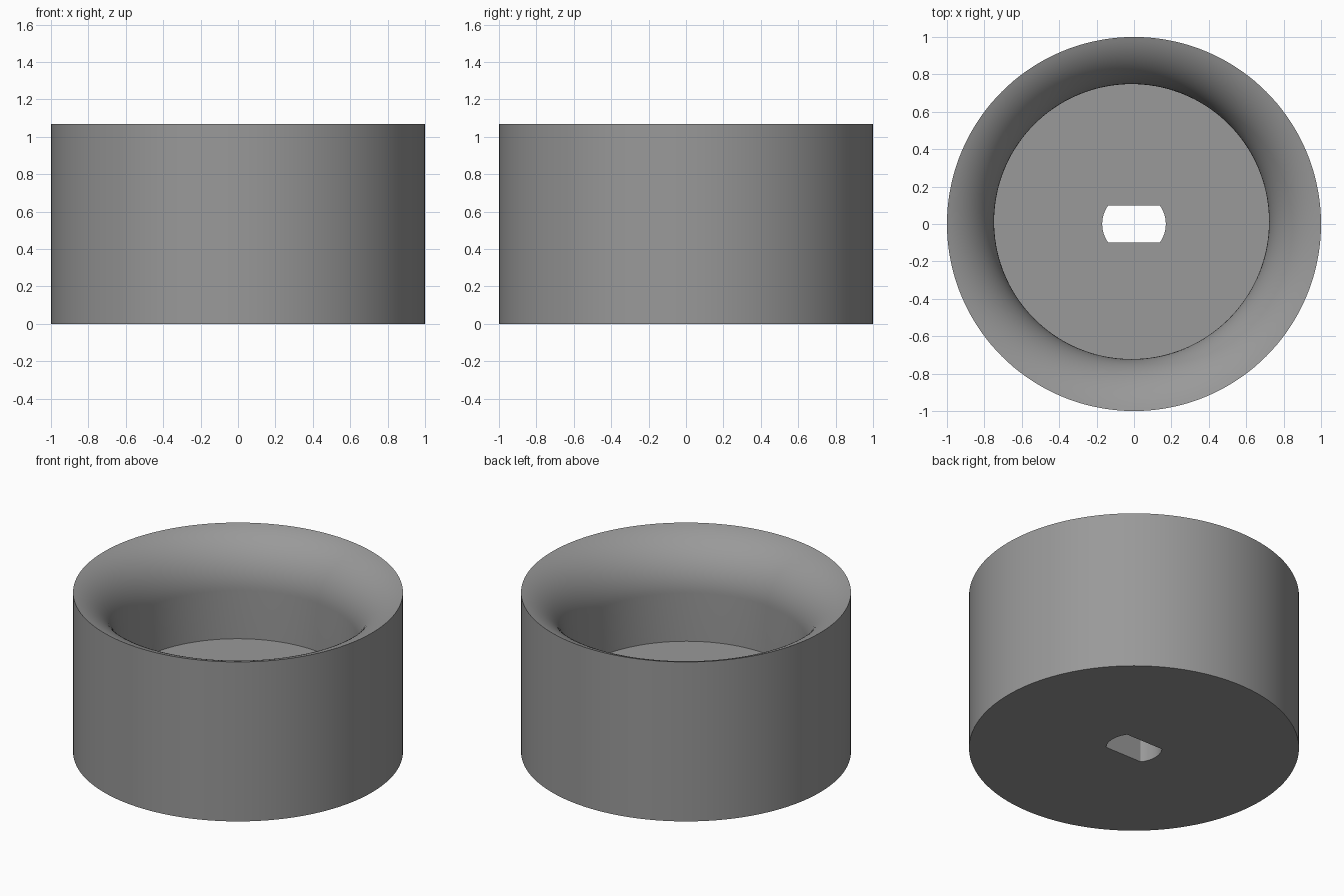
import bpy, bmesh, math

if "Cube" in bpy.data.objects:
    bpy.data.objects.remove(bpy.data.objects["Cube"])

SEGS = 144
OUTER, BORE = 1.0, 0.735          # outer wall and bore radii
TOP, FLOOR = 1.067, 0.405         # rim and floor heights
SHIFT = (-0.013, 0.013)           # slightly eccentric bore
LIP_START = math.radians(14)      # slope of the lip at the rim
LIP_R = (OUTER - BORE) / (1 - math.sin(LIP_START))
LIP_STEPS = 20


def circle(r, z, off=0.0):
    """Ring of points; off blends the centre toward the bore axis."""
    return [(r * math.cos(2 * math.pi * i / SEGS) + SHIFT[0] * off,
             r * math.sin(2 * math.pi * i / SEGS) + SHIFT[1] * off, z)
            for i in range(SEGS)]


def slot(z):
    """Round hole with two flats."""
    return [(x, max(-0.1, min(0.1, y)), z) for x, y, z in circle(0.17, z)]


# Outer wall
rings = [circle(OUTER, 0), circle(OUTER, TOP)]
# Rounded lip, rolling from the rim down to the vertical bore
for k in range(1, LIP_STEPS + 1):
    t = k / LIP_STEPS
    a = LIP_START + (math.pi / 2 - LIP_START) * t
    r = OUTER - LIP_R * (math.sin(a) - math.sin(LIP_START))
    z = TOP - LIP_R * (math.cos(LIP_START) - math.cos(a))
    rings.append(circle(r, z, (OUTER - r) / (OUTER - BORE)))
# Bore wall, floor, and through slot
rings += [circle(BORE, FLOOR, 1), slot(FLOOR), slot(0)]

# Skin the rings into one closed body (last ring joins the first as the base)
bm = bmesh.new()
loops = [[bm.verts.new(p) for p in ring] for ring in rings]
for n, a in enumerate(loops):
    b = loops[(n + 1) % len(loops)]
    for i in range(SEGS):
        j = (i + 1) % SEGS
        bm.faces.new((a[i], a[j], b[j], b[i]))
bmesh.ops.recalc_face_normals(bm, faces=bm.faces)

mesh = bpy.data.meshes.new("cup_body")
bm.to_mesh(mesh)
bm.free()
body = bpy.data.objects.new("cup_body", mesh)
bpy.context.collection.objects.link(body)

# Single grey finish
grey = bpy.data.materials.new("mid_grey")
grey.diffuse_color = (0.32, 0.32, 0.32, 1)
grey.use_nodes = True
grey.node_tree.nodes["Principled BSDF"].inputs["Base Color"].default_value = grey.diffuse_color
mesh.materials.append(grey)

# Smooth curved walls with crisp edges
bpy.context.view_layer.objects.active = body
body.select_set(True)
bpy.ops.object.shade_smooth_by_angle(angle=math.radians(30))
